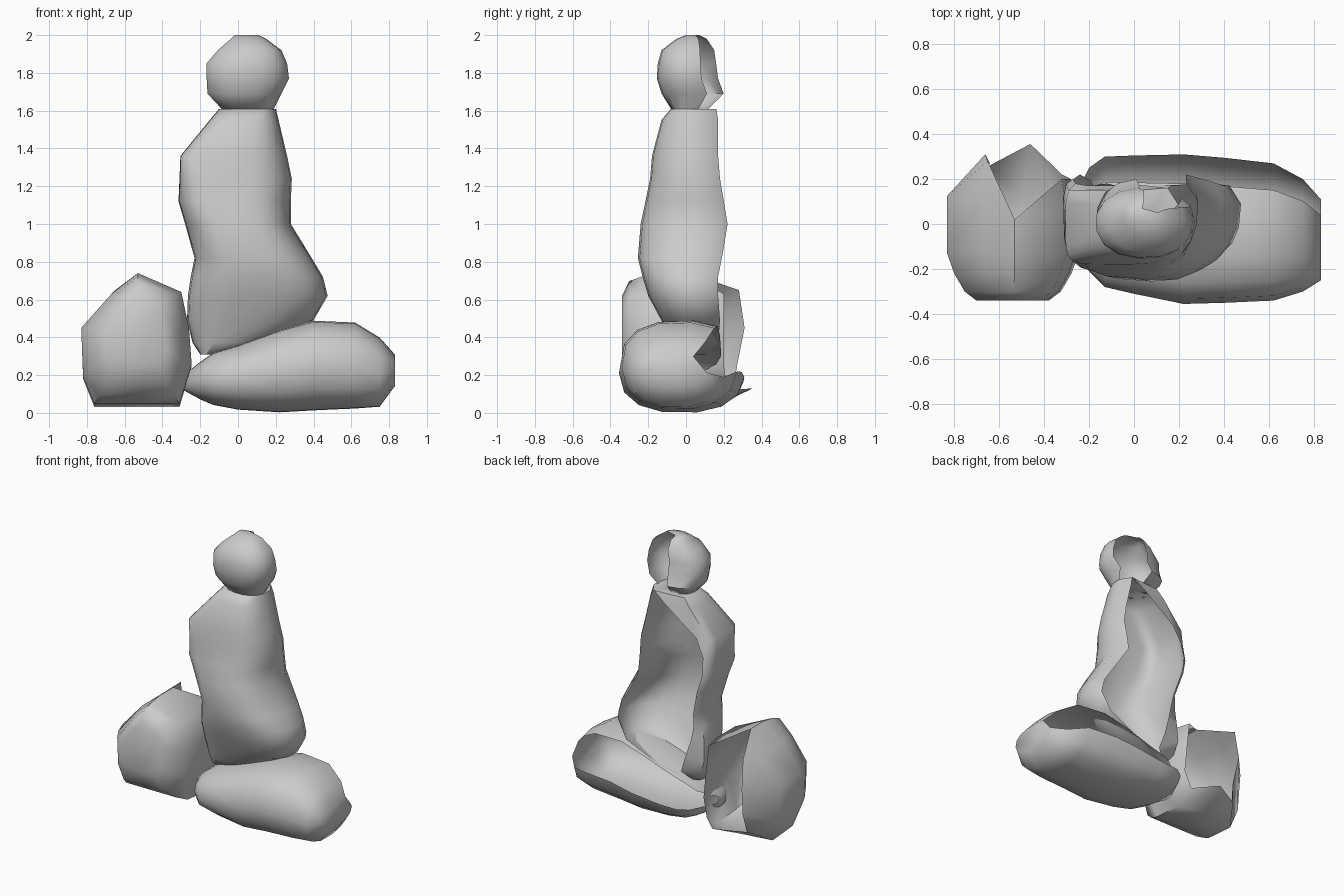
import bpy, bmesh, math

cube = bpy.data.objects.get("Cube")
if cube:
    bpy.data.objects.remove(cube, do_unlink=True)

stone = bpy.data.materials.new("grey stone")
stone.use_nodes = True
stone.diffuse_color = (0.6, 0.6, 0.6, 1)
bsdf = stone.node_tree.nodes["Principled BSDF"]
bsdf.inputs["Base Color"].default_value = (0.6, 0.6, 0.6, 1)
bsdf.inputs["Roughness"].default_value = 0.8


def skin(name, rings, closed=False, cap_end=True):
    """Bridge rows of points into a shell and shade it."""
    bm = bmesh.new()
    rows = [[bm.verts.new(p) for p in ring] for ring in rings]
    n = len(rows[0])
    for a, b in zip(rows, rows[1:]):
        for i in range(n if closed else n - 1):
            j = (i + 1) % n
            bm.faces.new((a[i], a[j], b[j], b[i]))
    bm.faces.new(rows[0][::-1])
    if cap_end:
        bm.faces.new(rows[-1])
    bmesh.ops.recalc_face_normals(bm, faces=bm.faces)
    mesh = bpy.data.meshes.new(name)
    bm.to_mesh(mesh)
    bm.free()
    mesh.materials.append(stone)
    obj = bpy.data.objects.new(name, mesh)
    bpy.context.collection.objects.link(obj)
    bpy.ops.object.select_all(action="DESELECT")
    obj.select_set(True)
    bpy.context.view_layer.objects.active = obj
    bpy.ops.object.shade_smooth_by_angle(angle=math.radians(60))


def arc(lo_u, hi_u, mid_v, half_v, start, end, power, low_power=None, count=13):
    """Part of a squared-off oval, as (u, v) points; low_power shapes the low-u half."""
    pts = []
    for i in range(count):
        t = math.radians(start + (end - start) * i / (count - 1))
        c, s = math.cos(t), math.sin(t)
        p = low_power if low_power and c < 0 else power
        pts.append(((lo_u + hi_u) / 2 + (hi_u - lo_u) / 2 * math.copysign(abs(c) ** p, c),
                    mid_v + half_v * math.copysign(abs(s) ** p, s)))
    return pts


def tall_ring(z, x0, x1, yf, yb, flap, square):
    """Front arc with a back flap on the right and a short tuck on the left."""
    mid = yb - 0.08
    pts = [(flap, yb), (x0 + 0.015, yb - 0.02)]
    pts += arc(x0, x1, mid, mid - yf, 180, 360, 0.75, square)
    pts.append((x1 - 0.05, yb))
    return [(x, y, z) for x, y in pts]


# Tall middle stone, hollow at the back:
# z, left x, right x, front y, back y, x where the back flap ends, left squareness
tall = [(0.31, -0.2, -0.08, -0.04, 0.12, -0.14, 0.7), (0.37, -0.24, 0.14, -0.08, 0.17, -0.08, 0.7),
        (0.49, -0.27, 0.40, -0.13, 0.18, -0.12, 0.7), (0.62, -0.265, 0.475, -0.2, 0.17, -0.16, 0.7),
        (0.72, -0.25, 0.45, -0.23, 0.17, -0.18, 0.7), (0.82, -0.23, 0.39, -0.255, 0.19, -0.19, 0.7),
        (1.0, -0.28, 0.28, -0.24, 0.22, -0.24, 0.6), (1.12, -0.315, 0.28, -0.215, 0.2, -0.27, 0.45),
        (1.24, -0.31, 0.285, -0.19, 0.18, -0.26, 0.35), (1.36, -0.305, 0.26, -0.18, 0.17, -0.2, 0.25),
        (1.55, -0.15, 0.215, -0.13, 0.17, 0.06, 0.5), (1.61, -0.1, 0.2, -0.08, 0.16, 0.14, 0.6)]
skin("tall_stone", [tall_ring(*row) for row in tall])

# Small round stone on top, with a gap at the back
top = [(1.61, -0.09, 0.19, -0.08, 0.12), (1.69, -0.165, 0.23, -0.13, 0.2),
       (1.77, -0.17, 0.27, -0.155, 0.17), (1.85, -0.17, 0.26, -0.15, 0.16),
       (1.92, -0.11, 0.23, -0.13, 0.15), (1.98, -0.04, 0.15, -0.05, 0.11),
       (2.0, -0.02, 0.11, 0.0, 0.07)]
skin("top_stone", [[(x, y, z) for x, y in
                    arc(x0, x1, (yf + yb) / 2, (yb - yf) / 2, 95, 385, 0.9)]
                   for z, x0, x1, yf, yb in top])

# Long base stone, open along its upper back: x, front y, back y, low z, high z
base = [(-0.29, -0.04, 0.06, 0.12, 0.2), (-0.2, -0.21, 0.25, 0.07, 0.27),
        (-0.13, -0.28, 0.3, 0.04, 0.32), (0.0, -0.31, 0.305, 0.015, 0.36),
        (0.22, -0.355, 0.31, 0.0, 0.44), (0.4, -0.35, 0.295, 0.01, 0.49),
        (0.62, -0.34, 0.27, 0.02, 0.48), (0.75, -0.3, 0.2, 0.03, 0.4),
        (0.83, -0.25, 0.11, 0.14, 0.31)]
skin("base_stone", [[(x, y, z) for y, z in
                     arc(yf, yb, (z0 + z1) / 2, (z1 - z0) / 2, 57, 355, 0.82)]
                    for x, yf, yb, z0, z1 in base])

# Side stone with a ridged top and ragged open back:
# outline x and z, then where that line ends at the back
outline = [((-0.76, 0.03), (-0.66, 0.25, 0.12)), ((-0.82, 0.18), (-0.64, 0.27, 0.25)),
           ((-0.83, 0.45), (-0.66, 0.31, 0.45)), ((-0.67, 0.63), (-0.65, 0.28, 0.65)),
           ((-0.53, 0.74), (-0.53, 0.02, 0.74)), ((-0.3, 0.64), (-0.32, 0.2, 0.63)),
           ((-0.26, 0.45), (-0.3, 0.2, 0.45)), ((-0.245, 0.25), (-0.28, 0.2, 0.25)),
           ((-0.31, 0.03), (-0.32, 0.22, 0.12)), ((-0.5, 0.03), (-0.46, 0.355, 0.13))]
cx, cz = -0.54, 0.39
# front rings: y, then width, upper height and lower height scales
rings = [[(cx + (x - cx) * kx, y, cz + (z - cz) * (up if z > cz else low))
          for (x, z), _ in outline]
         for y, kx, up, low in ((-0.34, 0.55, 0.65, 0.35), (-0.3, 0.73, 0.88, 0.65),
                                (-0.22, 0.89, 0.96, 0.83), (-0.13, 1, 1, 0.95))]
rings.append([(x, back[1] * 0.4, z) for (x, z), back in outline])
rings.append([back for _, back in outline])
skin("side_stone", rings, closed=True, cap_end=False)
